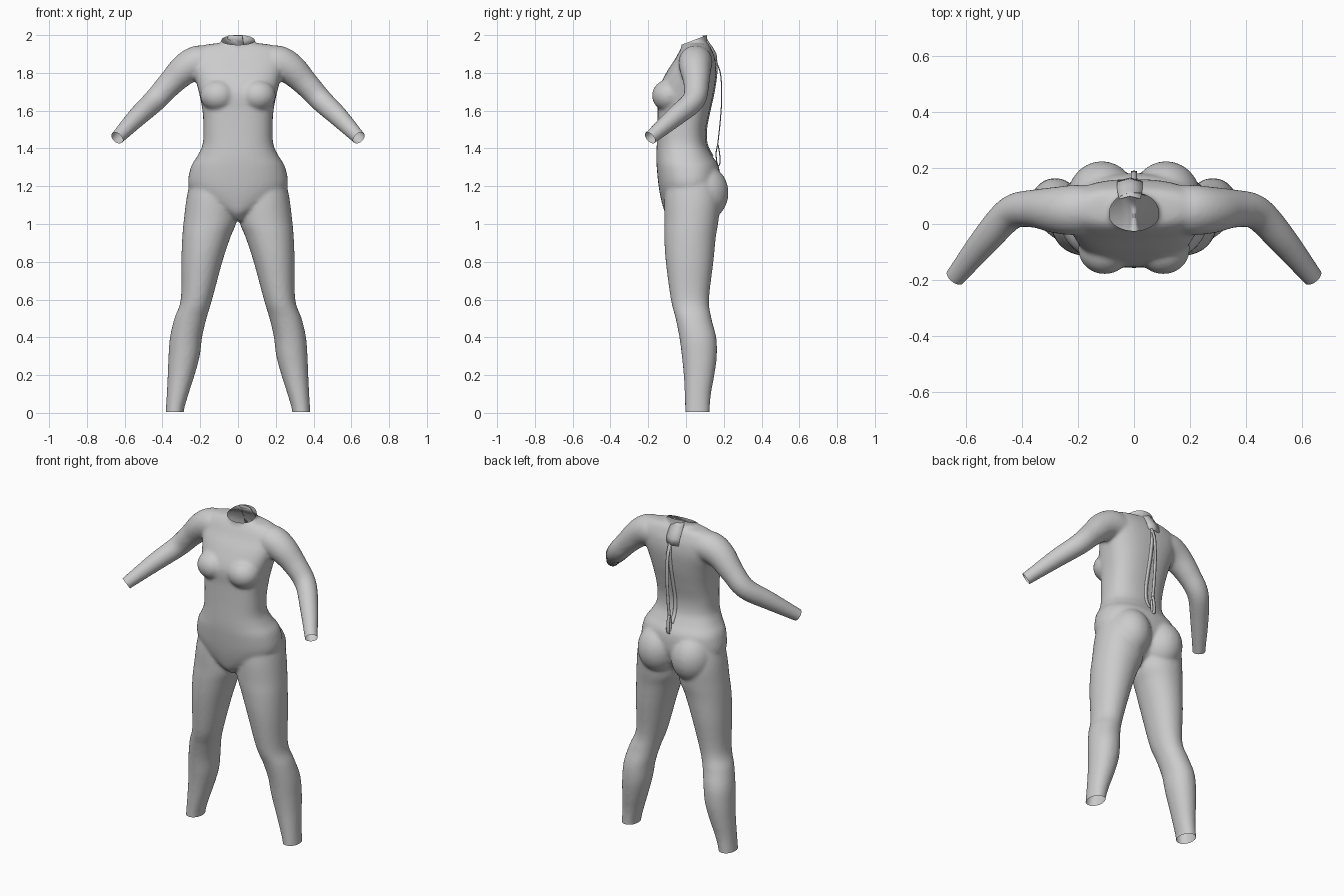
import bpy, bmesh, math
from mathutils import Vector

if "Cube" in bpy.data.objects:
    bpy.data.objects.remove(bpy.data.objects["Cube"])


def spline(rows, n=5):
    """Catmull-Rom interpolation of a list of number tuples."""
    rows = [tuple(map(float, r)) for r in rows]
    out = []
    for i in range(len(rows) - 1):
        a, b = rows[max(i - 1, 0)], rows[i]
        c, d = rows[i + 1], rows[min(i + 2, len(rows) - 1)]
        for k in range(n):
            t = k / n
            out.append(tuple(0.5 * (2 * q + (r - p) * t + (2 * p - 5 * q + 4 * r - s) * t * t
                             + (3 * q - p - 3 * r + s) * t ** 3) for p, q, r, s in zip(a, b, c, d)))
    return out + [rows[-1]]


def flat_ring(z, x0, x1, y0, y1, e, n=40):
    """Horizontal superellipse between the given limits."""
    pts = []
    for i in range(n):
        a = 2 * math.pi * i / n
        c, s = math.cos(a), math.sin(a)
        px = math.copysign(abs(c) ** (2 / e), c)
        py = math.copysign(abs(s) ** (2 / e), s)
        pts.append(Vector(((x0 + x1) / 2 + px * (x1 - x0) / 2, (y0 + y1) / 2 + py * (y1 - y0) / 2, z)))
    return pts


def loft(bm, rings):
    vs = [[bm.verts.new(p) for p in r] for r in rings]
    n = len(vs[0])
    new = [bm.faces.new(vs[0]), bm.faces.new(vs[-1][::-1])]
    for a, b in zip(vs, vs[1:]):
        for i in range(n):
            j = (i + 1) % n
            new.append(bm.faces.new((a[i], b[i], b[j], a[j])))
    bmesh.ops.recalc_face_normals(bm, faces=new)


def ball(bm, centre, radii):
    vs = bmesh.ops.create_uvsphere(bm, u_segments=32, v_segments=20, radius=1)["verts"]
    for v in vs:
        v.co = Vector([c + r * q for c, r, q in zip(centre, radii, v.co)])


def finish(bm, name):
    me = bpy.data.meshes.new(name)
    bm.to_mesh(me)
    bm.free()
    ob = bpy.data.objects.new(name, me)
    bpy.context.collection.objects.link(ob)
    bpy.context.view_layer.objects.active = ob
    for o in bpy.data.objects:
        o.select_set(o == ob)
    return ob


bm = bmesh.new()

# torso: z, half width, front y, back y, squareness
torso = [(1.02, .03, -.07, .06, 2), (1.06, .09, -.11, .11, 2), (1.12, .20, -.13, .15, 2.1),
         (1.2, .262, -.145, .18, 2.2), (1.3, .25, -.155, .175, 2.3), (1.36, .215, -.157, .14, 2.3),
         (1.42, .188, -.155, .11, 2.4), (1.5, .183, -.152, .105, 2.5), (1.6, .188, -.15, .125, 2.6),
         (1.7, .208, -.15, .147, 2.6), (1.8, .235, -.105, .16, 2.6), (1.87, .25, -.06, .155, 2.5),
         (1.915, .24, -.035, .14, 2.4), (1.945, .19, -.015, .125, 2.2), (1.957, .11, 0, .11, 2)]
loft(bm, [flat_ring(z, -w, w, f, b, e) for z, w, f, b, e in spline(torso)])

# neck tube
loft(bm, [flat_ring(z, -w, w, -.025, .112, 2) for z, w in [(1.88, .1), (1.95, .09), (2.05, .082)]])

# legs: z, inner x, outer x, front y, back y
leg = [(-.04, .29, .387, -.005, .126), (.02, .285, .382, -.005, .126), (.1, .262, .377, -.007, .132),
       (.2, .23, .372, -.012, .15), (.3, .203, .368, -.022, .163), (.4, .19, .36, -.035, .16),
       (.5, .167, .337, -.055, .135), (.6, .137, .303, -.08, .122), (.8, .083, .3, -.107, .145),
       (.93, .04, .295, -.115, .158), (1.02, .006, .287, -.115, .172), (1.15, .004, .27, -.113, .18),
       (1.3, .02, .235, -.09, .14)]
# arms: x, y, z, radius
arm = [(.14, .055, 1.85, .085), (.21, .05, 1.855, .09), (.28, .05, 1.82, .083), (.36, .055, 1.742, .068),
       (.44, .04, 1.655, .061), (.53, -.055, 1.57, .053), (.64, -.19, 1.456, .037), (.675, -.233, 1.42, .036)]
for s in (1, -1):
    loft(bm, [flat_ring(z, s * a, s * b, f, k, 2.1) for z, a, b, f, k in spline(leg)])
    pts = spline(arm)
    rings = []
    for i, (x, y, z, r) in enumerate(pts):
        d = Vector(pts[min(i + 1, len(pts) - 1)][:3]) - Vector(pts[max(i - 1, 0)][:3])
        u = d.cross(Vector((0, 1, 0))).normalized()
        w = d.cross(u).normalized()
        ring = [Vector((x, y, z)) + r * (math.cos(t) * u + math.sin(t) * w)
                for t in [2 * math.pi * k / 28 for k in range(28)]]
        rings.append([Vector((s * p.x, p.y, p.z)) for p in ring])
    loft(bm, rings)
    # buttocks and chest
    ball(bm, (s * .115, .09, 1.165), (.125, .135, .15))
    ball(bm, (s * .105, -.09, 1.68), (.095, .09, .085))

suit = finish(bm, "wetsuit_body")
m = suit.modifiers.new("fuse", "REMESH")
m.mode = "VOXEL"
m.voxel_size = 0.01
bpy.ops.object.modifier_apply(modifier="fuse")
m = suit.modifiers.new("soften", "SMOOTH")
m.iterations = 6
bpy.ops.object.modifier_apply(modifier="soften")


# open the neck, wrists and ankles
def cut(bm, point, normal, reach):
    p = Vector(point)
    fs = [f for f in bm.faces if (f.calc_center_median() - p).length < reach]
    es = {e for f in fs for e in f.edges}
    vs = {v for f in fs for v in f.verts}
    bmesh.ops.bisect_plane(bm, geom=list(vs) + list(es) + fs, plane_co=p,
                           plane_no=Vector(normal), clear_outer=True)


bm = bmesh.new()
bm.from_mesh(suit.data)
cut(bm, (0, .045, 1.975), (0, -.38, 1), .16)
for s in (1, -1):
    cut(bm, (s * .335, .06, .006), (0, 0, 1 * -1), .15)
    cut(bm, (s * .64, -.19, 1.456), (s * .52, -.64, -.55), .1)
bm.to_mesh(suit.data)
bm.free()
bpy.ops.object.shade_smooth_by_angle(angle=math.radians(40))


# zip details
def ribbon(name, path, widths, x=0.0, thick=.004):
    bm = bmesh.new()
    rows = []
    for (y, z), w in zip(path, widths):
        rows.append([bm.verts.new((x + k * w / 2, y - .012 * abs(k) * w / .09, z)) for k in (-1, 0, 1)])
    for a, b in zip(rows, rows[1:]):
        for i in (0, 1):
            bm.faces.new((a[i], a[i + 1], b[i + 1], b[i]))
    ob = finish(bm, name)
    m = ob.modifiers.new("thickness", "SOLIDIFY")
    m.thickness = thick
    m.offset = 0
    bpy.ops.object.shade_smooth_by_angle(angle=math.radians(40))


# collar flap over the zip
ribbon("collar_flap", [(.1, 1.998), (.118, 1.965), (.14, 1.935), (.16, 1.9), (.164, 1.86)],
       [.075, .085, .09, .09, .085], x=-.015)
# hanging pull strap with a loop at its end
strap = spline([(.15, 1.89), (.17, 1.84), (.186, 1.78), (.19, 1.66), (.182, 1.54), (.17, 1.43),
                (.161, 1.38), (.164, 1.33), (.173, 1.307), (.182, 1.33), (.178, 1.38), (.171, 1.42)], 4)
ribbon("pull_strap", strap, [.02] * len(strap), thick=.003)
# zip line lying on the back
zipper = spline([(.162, 1.86), (.163, 1.8), (.149, 1.7), (.127, 1.6), (.108, 1.5), (.113, 1.42), (.143, 1.36)], 4)
ribbon("zip_strip", zipper, [.022] * len(zipper), thick=.006)
